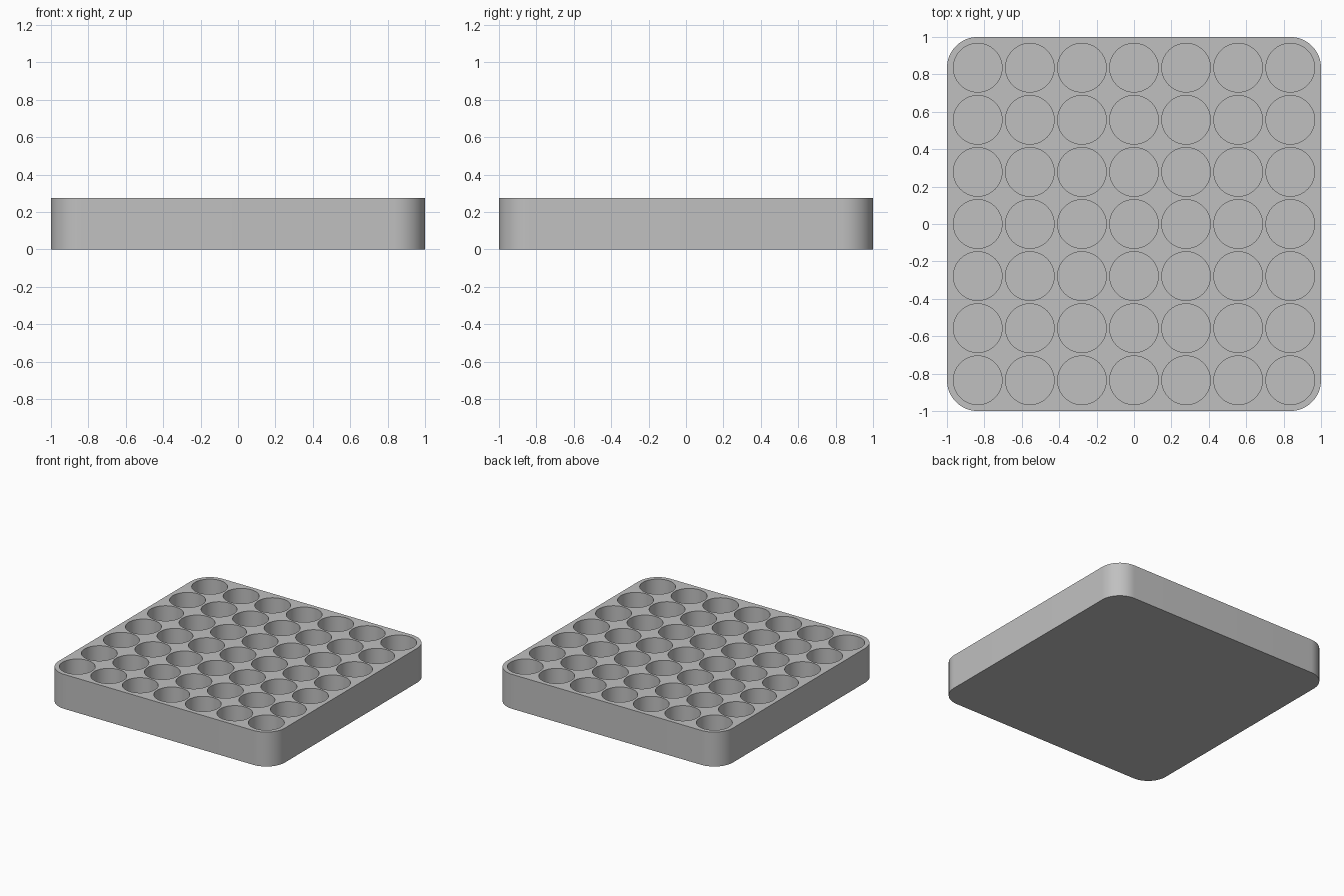
import bpy
import bmesh
from math import cos, sin, pi, radians

HEIGHT = 0.275
FLOOR = 0.03
COUNT = 7
PITCH = 0.2785
HOLE_RADIUS = 0.13
CORNER_RADIUS = 0.165
CORNER_STEPS = 16

if "Cube" in bpy.data.objects:
    bpy.data.objects.remove(bpy.data.objects["Cube"], do_unlink=True)


def make_material(name, color):
    mat = bpy.data.materials.new(name)
    mat.use_nodes = True
    mat.diffuse_color = color
    mat.node_tree.nodes["Principled BSDF"].inputs["Base Color"].default_value = color
    return mat


def make_object(name, bm, mat):
    mesh = bpy.data.meshes.new(name)
    bmesh.ops.recalc_face_normals(bm, faces=bm.faces)
    bm.to_mesh(mesh)
    bm.free()
    mesh.materials.append(mat)
    obj = bpy.data.objects.new(name, mesh)
    bpy.context.collection.objects.link(obj)
    return obj


def add_prism(bm, outline, bottom, top):
    """Closed upright prism over a flat outline."""
    low = [bm.verts.new((x, y, bottom)) for x, y in outline]
    high = [bm.verts.new((x, y, top)) for x, y in outline]
    bm.faces.new(low[::-1])
    bm.faces.new(high)
    for i in range(len(low)):
        j = (i + 1) % len(low)
        bm.faces.new((low[i], low[j], high[j], high[i]))


def arc(cx, cy, radius, start, sweep, steps):
    return [(cx + radius * cos(start + sweep * i / steps),
             cy + radius * sin(start + sweep * i / steps)) for i in range(steps + 1)]


grey = make_material("light grey", (0.53, 0.53, 0.53, 1))

# Solid tray block with rounded vertical corners
inset = 1 - CORNER_RADIUS
outline = []
for k, (sx, sy) in enumerate([(1, 1), (-1, 1), (-1, -1), (1, -1)]):
    outline += arc(sx * inset, sy * inset, CORNER_RADIUS, k * pi / 2, pi / 2, CORNER_STEPS)
bm = bmesh.new()
add_prism(bm, outline, 0, HEIGHT)
tray = make_object("tray", bm, grey)

# Square array of round pockets
bm = bmesh.new()
middle = (COUNT - 1) / 2
for row in range(COUNT):
    for col in range(COUNT):
        circle = arc((col - middle) * PITCH, (row - middle) * PITCH,
                     HOLE_RADIUS, 0, 2 * pi, 64)[:-1]
        add_prism(bm, circle, FLOOR, HEIGHT + 0.1)
cutter = make_object("pocket_cutter", bm, grey)
cutter.hide_render = True

# Cut the pockets, then drop the cutter
cut = tray.modifiers.new("pockets", "BOOLEAN")
cut.operation = "DIFFERENCE"
cut.solver = "EXACT"
cut.object = cutter
bpy.ops.object.select_all(action="DESELECT")
tray.select_set(True)
bpy.context.view_layer.objects.active = tray
bpy.ops.object.modifier_apply(modifier=cut.name)
bpy.data.objects.remove(cutter, do_unlink=True)

# Smooth walls with sharp rims
bpy.ops.object.shade_smooth_by_angle(angle=radians(30))
